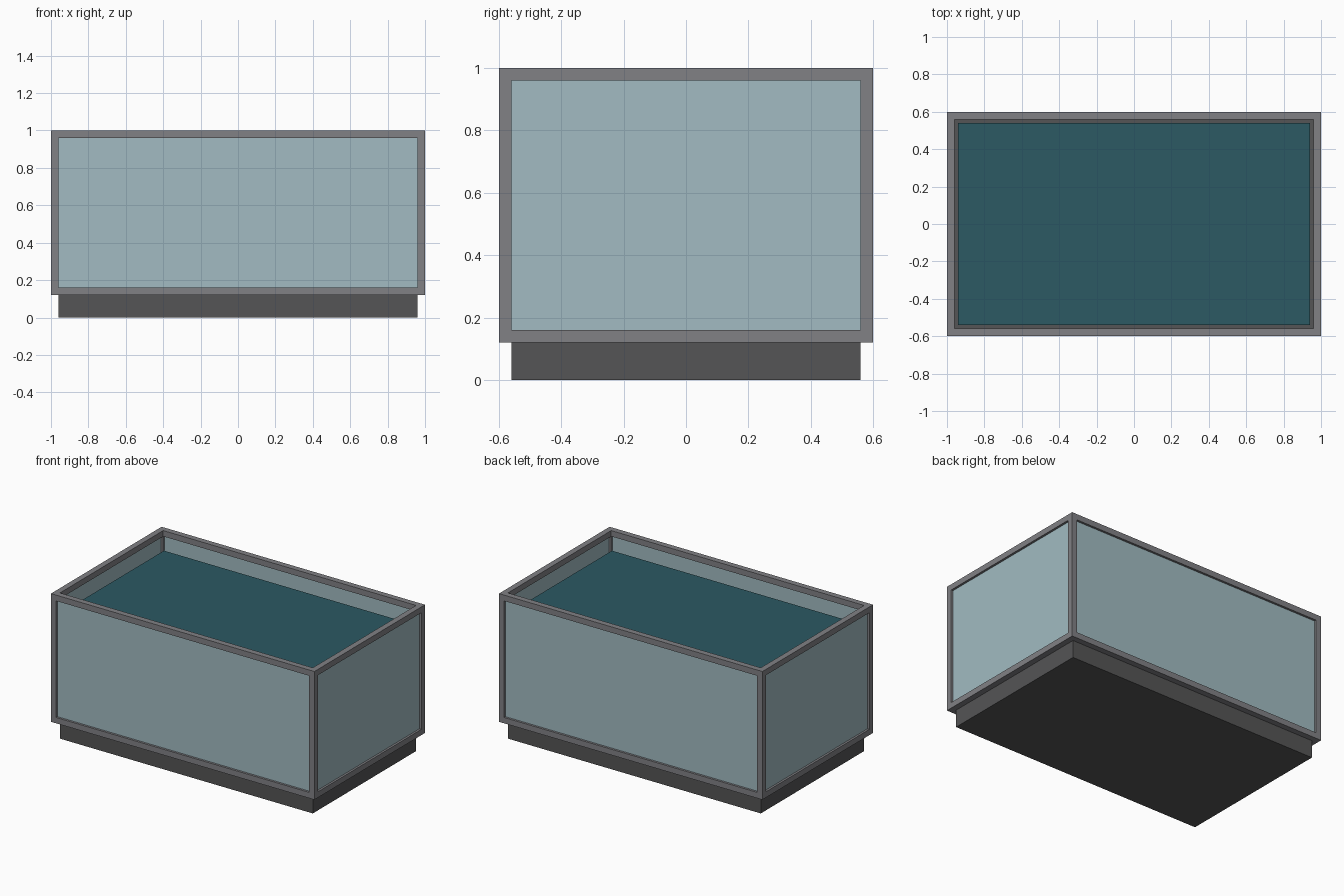
import bpy

if "Cube" in bpy.data.objects:
    bpy.data.objects.remove(bpy.data.objects["Cube"])

W, D = 1.0, 0.6          # half width, half depth of the frame
Z0, Z1 = 0.12, 1.0       # frame bottom and top
T = 0.04                 # bar thickness
G = 0.01                 # glass thickness
WATER_TOP = 0.875


def material(name, rgb):
    m = bpy.data.materials.new(name)
    m.diffuse_color = (*rgb, 1)
    m.use_nodes = True
    m.node_tree.nodes["Principled BSDF"].inputs["Base Color"].default_value = m.diffuse_color
    return m


FRAME = material("frame_grey", (0.22, 0.22, 0.235))
BASE = material("base_dark", (0.09, 0.09, 0.092))
GLASS = material("glass_pale", (0.36, 0.50, 0.54))
WATER = material("water_teal", (0.025, 0.10, 0.125))


def box(name, lo, hi, mat):
    """Axis-aligned box between two corners."""
    centre = [(a + b) / 2 for a, b in zip(lo, hi)]
    bpy.ops.mesh.primitive_cube_add(size=1, location=centre)
    ob = bpy.context.object
    ob.name = name
    ob.scale = [b - a for a, b in zip(lo, hi)]
    bpy.ops.object.transform_apply(location=False, rotation=False, scale=True)
    ob.data.materials.append(mat)
    return ob


def span(sign, outer, thick):
    """Interval of given thickness whose outer face lies at sign * outer."""
    return sorted((sign * outer, sign * (outer - thick)))


# Recessed plinth
box("base", (-W + T, -D + T, 0), (W - T, D - T, Z0), BASE)

# Body of water, with a small gap to the frame
box("water", (-0.94, -0.54, Z0), (0.94, 0.54, WATER_TOP), WATER)

# Corner posts
for sx, xn in ((-1, "left"), (1, "right")):
    for sy, yn in ((-1, "front"), (1, "back")):
        x, y = span(sx, W, T), span(sy, D, T)
        box(f"{yn}_{xn}_post", (x[0], y[0], Z0), (x[1], y[1], Z1), FRAME)

# Horizontal rails between the posts
for z, zn in ((Z0, "bottom"), (Z1 - T, "top")):
    for s, n in ((-1, "front"), (1, "back")):
        y = span(s, D, T)
        box(f"{n}_{zn}_rail", (-W + T, y[0], z), (W - T, y[1], z + T), FRAME)
    for s, n in ((-1, "left"), (1, "right")):
        x = span(s, W, T)
        box(f"{n}_{zn}_rail", (x[0], -D + T, z), (x[1], D - T, z + T), FRAME)

# Glass panes set in the middle of the bar depth
inset = (T - G) / 2
for s, n in ((-1, "front"), (1, "back")):
    y = span(s, D - inset, G)
    box(f"{n}_glass", (-W + T, y[0], Z0 + T), (W - T, y[1], Z1 - T), GLASS)
for s, n in ((-1, "left"), (1, "right")):
    x = span(s, W - inset, G)
    box(f"{n}_glass", (x[0], -D + T, Z0 + T), (x[1], D - T, Z1 - T), GLASS)
